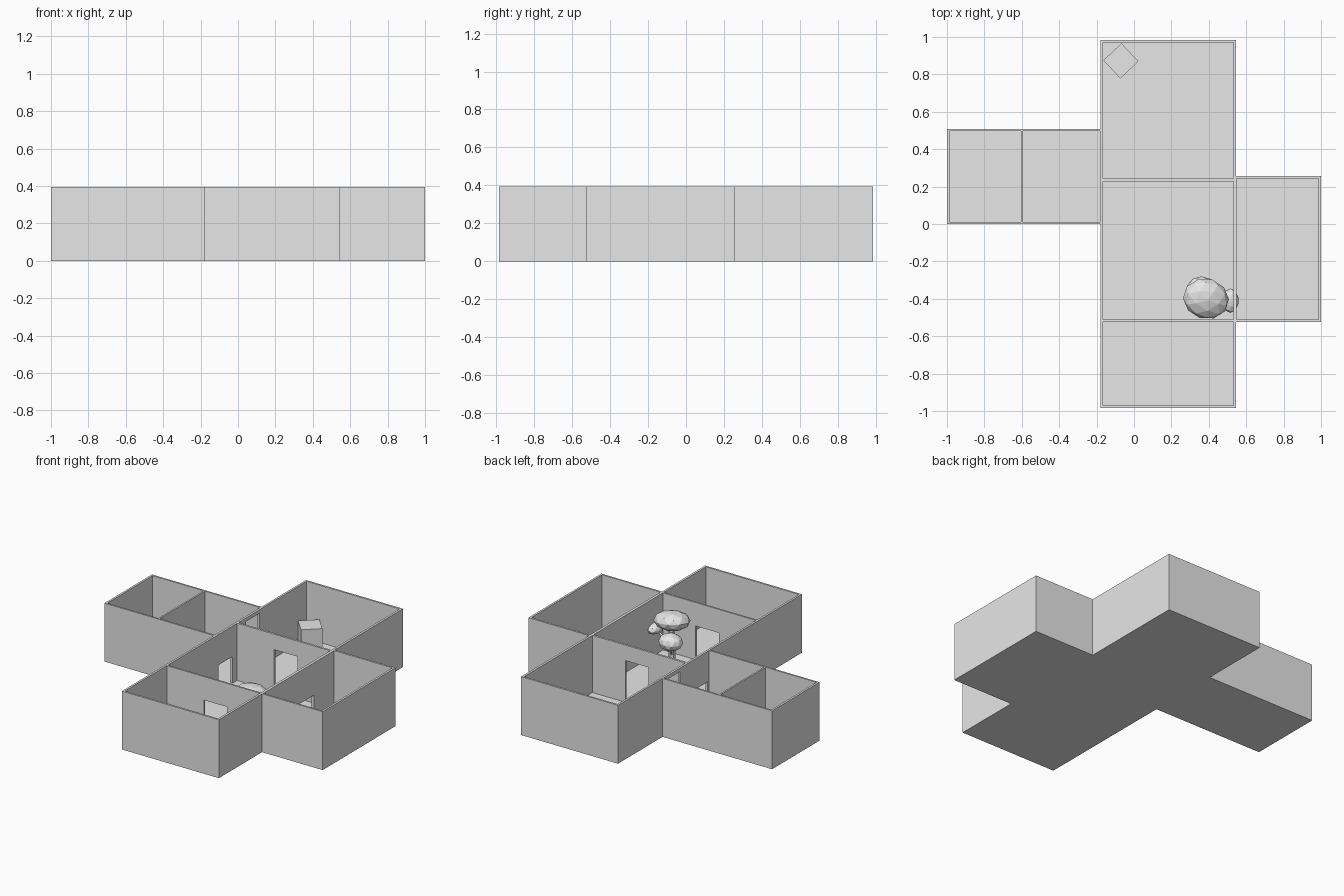
import bpy, bmesh, math
from mathutils import Vector

if "Cube" in bpy.data.objects:
    bpy.data.objects.remove(bpy.data.objects["Cube"])

HEIGHT, FLOOR = 0.395, 0.008

grey = bpy.data.materials.new("plain grey")
grey.use_nodes = True
grey.diffuse_color = (0.8, 0.8, 0.8, 1)
grey.node_tree.nodes["Principled BSDF"].inputs["Base Color"].default_value = (0.8, 0.8, 0.8, 1)


def finish(bm, name):
    mesh = bpy.data.meshes.new(name)
    bmesh.ops.recalc_face_normals(bm, faces=bm.faces)
    bm.to_mesh(mesh)
    bm.free()
    mesh.materials.append(grey)
    ob = bpy.data.objects.new(name, mesh)
    bpy.context.collection.objects.link(ob)
    return ob


def prism(name, outline, z0, z1):
    bm = bmesh.new()
    base = bm.faces.new([bm.verts.new((x, y, z0)) for x, y in outline])
    top = bmesh.ops.extrude_face_region(bm, geom=[base])["geom"]
    bmesh.ops.translate(bm, vec=(0, 0, z1 - z0),
                        verts=[v for v in top if isinstance(v, bmesh.types.BMVert)])
    return finish(bm, name)


def box(name, x0, x1, y0, y1, z0, z1):
    return prism(name, [(x0, y0), (x1, y0), (x1, y1), (x0, y1)], z0, z1)


# Building shell: solid plan, later hollowed out
house = prism("house_walls", [
    (-.18, -.984), (.546, -.984), (.546, -.523), (1, -.523), (1, .257), (.546, .257),
    (.546, .984), (-.18, .984), (-.18, .508), (-1, .508), (-1, 0), (-.18, 0)], 0, HEIGHT)

# Room interiors: x0, x1, y0, y1
rooms = [
    (-.166, .531, .242, .971),
    (-.166, .531, -.511, .228),
    (-.166, .531, -.971, -.523),
    (.549, .986, -.511, .244),
    (-.986, -.605, .012, .496),
    (-.594, -.181, .012, .496),
]
# Doorways through the walls: x0, x1, y0, y1, top
doors = [
    (.11, .285, .22, .25, .29),
    (.11, .285, -.53, -.5, .236),
    (.52, .56, -.12, .03, .176),
    (-.19, -.155, .03, .18, .188),
    (-.19, -.155, .32, .465, .37),
    (-.615, -.585, .17, .32, .18),
]
cutters = [box("room_cutter", *r, FLOOR, HEIGHT + .1) for r in rooms]
cutters += [box("door_cutter", *d[:4], FLOOR, d[4]) for d in doors]

bpy.context.view_layer.objects.active = house
for cutter in cutters:
    cutter.hide_render = True
    mod = house.modifiers.new("cut", "BOOLEAN")
    mod.operation, mod.solver, mod.object = "DIFFERENCE", "EXACT", cutter
    bpy.ops.object.modifier_apply(modifier=mod.name)
    bpy.data.objects.remove(cutter)

# Crate turned in the corner of the back room
crate = box("crate", -.0665, .0665, -.0665, .0665, FLOOR, .165)
crate.location = (-.07, .872, 0)
crate.rotation_euler.z = math.radians(43)


# Faceted foliage clumps
def clump(name, centre, radii, tilt=(0, 0, 0)):
    bm = bmesh.new()
    bmesh.ops.create_icosphere(bm, subdivisions=2, radius=1)
    ob = finish(bm, name)
    ob.location, ob.scale, ob.rotation_euler = centre, radii, tilt


clump("tree_crown", (.385, -.4, .29), (.125, .108, .062), (.1, .15, -.3))
clump("tree_lower_clump", (.36, -.35, .17), (.08, .07, .055))
clump("tree_side_clump", (.515, -.41, .2), (.045, .065, .035))


# Trunk and branches as tapered limbs
def limb(name, start, end, r0, r1):
    start, end = Vector(start), Vector(end)
    bm = bmesh.new()
    bmesh.ops.create_cone(bm, cap_ends=True, segments=6, radius1=r0, radius2=r1,
                          depth=(end - start).length)
    ob = finish(bm, name)
    ob.location = (start + end) / 2
    ob.rotation_euler = (end - start).to_track_quat("Z", "Y").to_euler()


limb("tree_trunk", (.39, -.41, FLOOR), (.39, -.4, .27), .022, .018)
limb("tree_left_branch", (.39, -.405, .09), (.5, -.41, .19), .013, .009)
limb("tree_back_branch", (.39, -.405, .06), (.36, -.36, .14), .013, .009)
